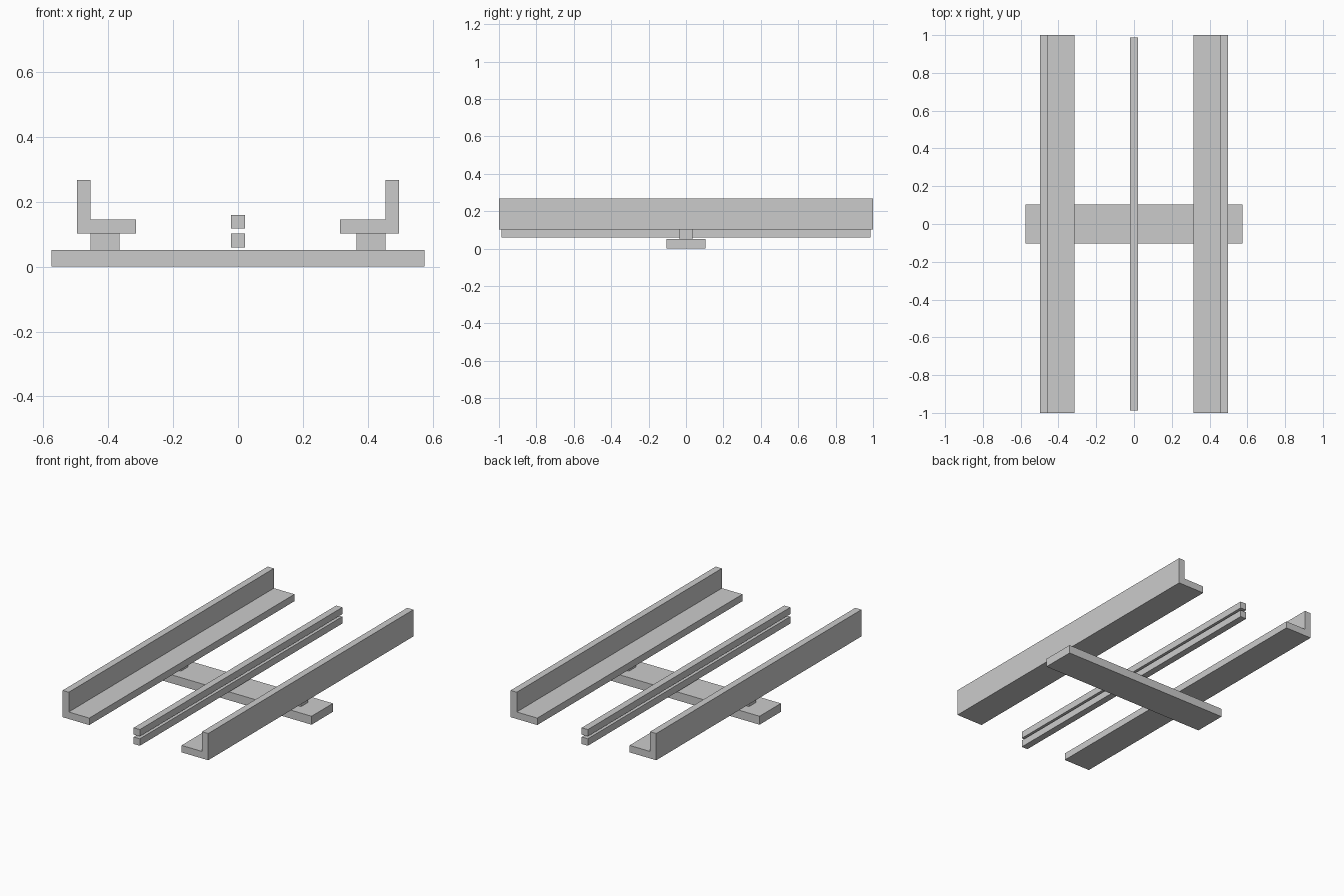
import bpy

if "Cube" in bpy.data.objects:
    bpy.data.objects.remove(bpy.data.objects["Cube"])


def extrude_y(name, profile, half):
    """Extrude an x-z profile (counter-clockwise seen from the front) along y."""
    n = len(profile)
    verts = [(x, y, z) for y in (-half, half) for x, z in profile]
    faces = [tuple(range(n)), tuple(range(2 * n - 1, n - 1, -1))]
    faces += [(i, i + n, (i + 1) % n + n, (i + 1) % n) for i in range(n)]
    mesh = bpy.data.meshes.new(name)
    mesh.from_pydata(verts, [], faces)
    obj = bpy.data.objects.new(name, mesh)
    bpy.context.collection.objects.link(obj)
    return obj


def bar(name, x0, x1, z0, z1, half):
    return extrude_y(name, [(x0, z0), (x1, z0), (x1, z1), (x0, z1)], half)


def mirror_x(obj):
    obj.modifiers.new("Mirror", "MIRROR").use_axis[0] = True


# Cross plate on the ground
bar("cross_plate", -0.575, 0.575, 0.0, 0.052, 0.104)

# Spacer blocks under the side rails
mirror_x(bar("spacer_blocks", 0.365, 0.454, 0.052, 0.102, 0.035))

# L-section side rails
mirror_x(extrude_y("side_rails", [
    (0.315, 0.102), (0.497, 0.102), (0.497, 0.267),
    (0.455, 0.267), (0.455, 0.145), (0.315, 0.145)], 1.0))

# Pair of thin centre bars
bar("lower_centre_bar", -0.021, 0.021, 0.059, 0.102, 0.987)
bar("upper_centre_bar", -0.021, 0.021, 0.117, 0.159, 0.987)
